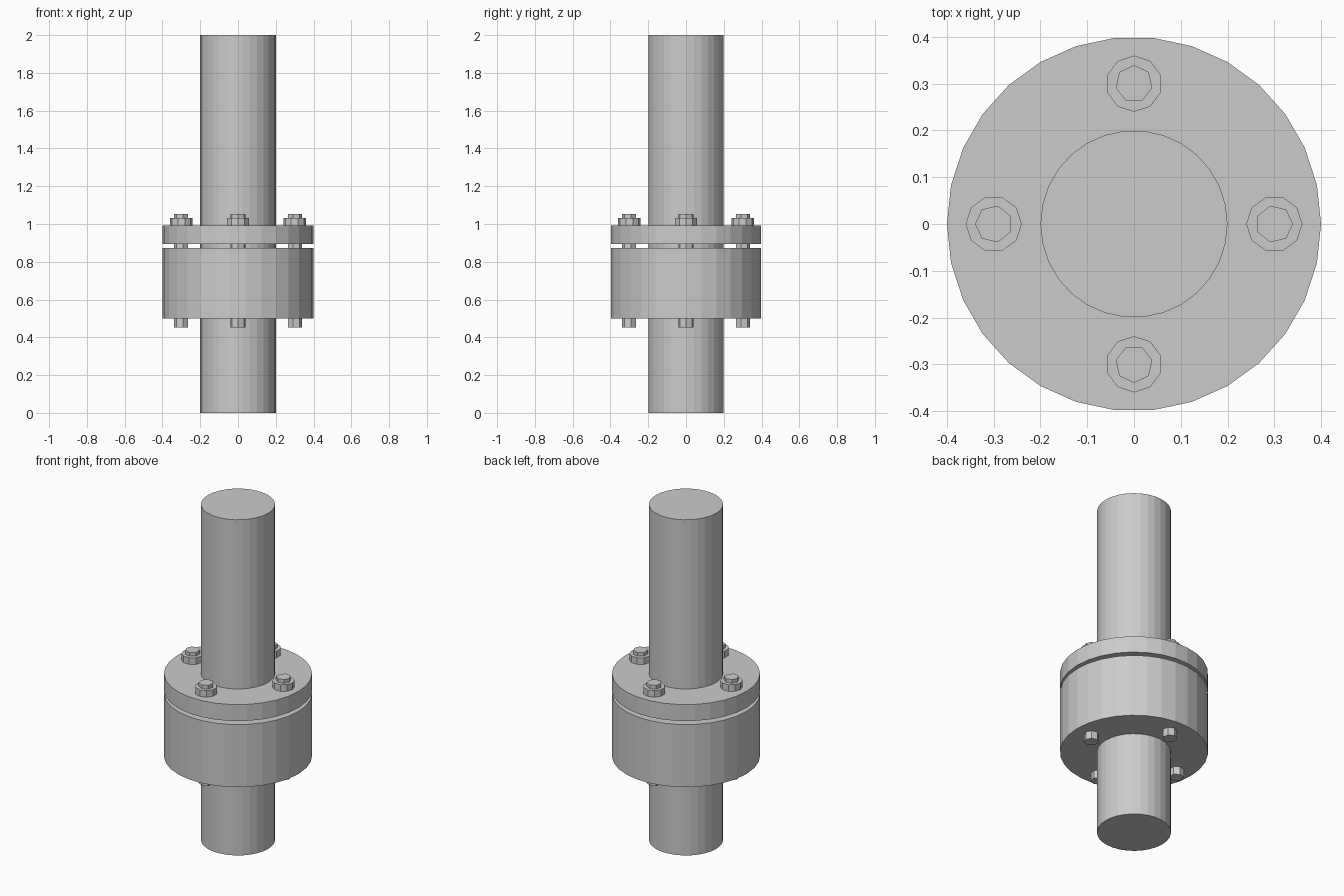
import bpy
import math

if "Cube" in bpy.data.objects:
    bpy.data.objects.remove(bpy.data.objects["Cube"], do_unlink=True)

# Single grey metal finish
metal = bpy.data.materials.new("grey metal")
metal.use_nodes = True
GREY = (0.6, 0.6, 0.6, 1)
metal.diffuse_color = GREY
metal.node_tree.nodes["Principled BSDF"].inputs["Base Color"].default_value = GREY


def cylinder(name, sides, radius, bottom, top, x=0, y=0, turn=0):
    """Upright prism whose first corner points along the turn angle."""
    bpy.ops.mesh.primitive_cylinder_add(
        vertices=sides, radius=radius, depth=top - bottom,
        location=(x, y, (bottom + top) / 2),
        rotation=(0, 0, turn - math.pi / 2))
    obj = bpy.context.object
    obj.name = name
    obj.data.materials.append(metal)
    return obj


# Pipe running the full height
cylinder("pipe", 30, 0.2, 0, 2, turn=math.pi)

# Thick lower flange and thin upper flange with a narrow gap
cylinder("lower_flange", 30, 0.4, 0.5, 0.873, turn=math.pi)
cylinder("upper_flange", 30, 0.4, 0.894, 0.992, turn=math.pi)

# Four bolts with nuts, one on each side
for i, side in enumerate(("left", "back", "right", "front")):
    angle = i * math.pi / 2
    x, y = 0.3 * math.cos(angle), 0.3 * math.sin(angle)
    cylinder(side + "_bolt", 7, 0.04, 0.453, 1.053, x, y, angle)
    cylinder(side + "_nut", 10, 0.06, 0.992, 1.031, x, y, angle)
